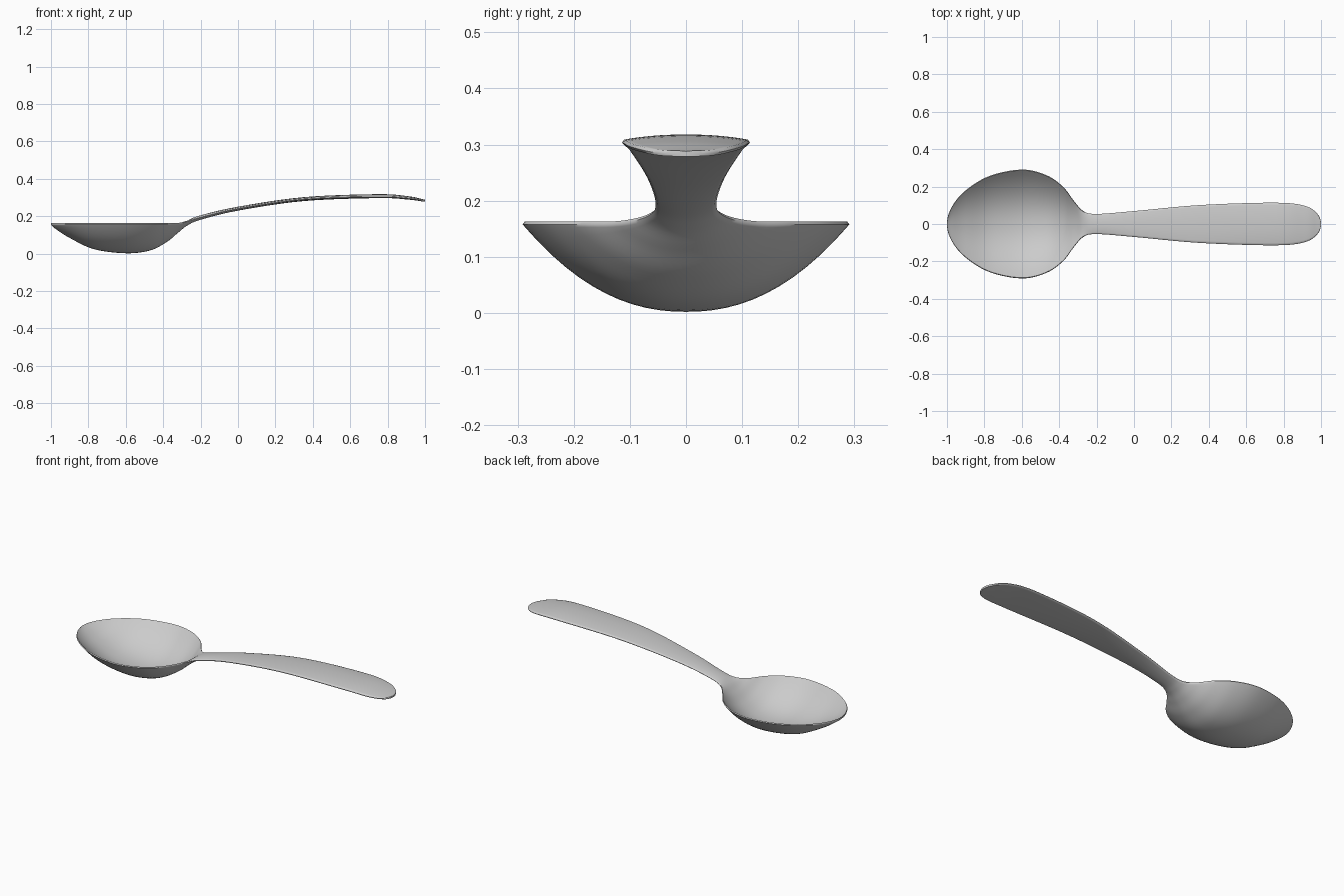
import bpy
import bmesh
from mathutils import Vector

cube = bpy.data.objects.get("Cube")
if cube:
    bpy.data.objects.remove(cube)

STEPS = 6       # rings per span between stations
ACROSS = 24     # faces across the width
RIM = 0.005     # half thickness of the edge


def make_material(name, colour):
    mat = bpy.data.materials.new(name)
    mat.use_nodes = True
    mat.diffuse_color = colour
    bsdf = mat.node_tree.nodes["Principled BSDF"]
    bsdf.inputs["Base Color"].default_value = colour
    return mat


# Stations: x, half width, edge height, inner centre height, outer centre height
stations = [Vector(s) for s in (
    (-1, 0, .158, .162, .154),
    (-.975, .09, .158, .145, .132),
    (-.9, .18, .158, .102, .084),
    (-.77, .258, .158, .046, .024),
    (-.6, .291, .158, .018, .002),
    (-.47, .262, .158, .034, .017),
    (-.38, .2, .158, .08, .063),
    (-.32, .122, .159, .132, .112),
    (-.27, .069, .172, .176, .151),
    (-.2, .054, .194, .205, .181),
    (0, .069, .241, .251, .23),
    (.35, .101, .291, .302, .281),
    (.75, .114, .304, .318, .297),
    (.91, .098, .296, .307, .289),
    (.98, .055, .286, .293, .28),
    (1, 0, .284, .288, .279),
)]


def mirrored(station):
    """Reflect a station over the centre line so the outline closes roundly."""
    copy = station.copy()
    copy[1] = -copy[1]
    return copy


def smooth_path(points):
    """Catmull-Rom curve through all stations."""
    pts = [mirrored(points[1])] + points + [mirrored(points[-2])]
    path = []
    for a, b, c, d in zip(pts, pts[1:], pts[2:], pts[3:]):
        for i in range(STEPS):
            t = i / STEPS
            path.append(b + (c - a) * (t / 2)
                        + (a * 2 - b * 5 + c * 4 - d) * (t * t / 2)
                        + (b * 3 - a - c * 3 + d) * (t ** 3 / 2))
    path.append(points[-1].copy())
    return path


def section(station):
    """Closed ring: inner surface, rounded edge, outer surface, rounded edge."""
    x, width, edge, inner, outer = station
    width = max(width, 0.002)
    inset = max(width - 0.004, width * 0.6)
    us = [2 * i / ACROSS - 1 for i in range(ACROSS + 1)]
    top = [(x, u * inset, inner + (edge + RIM - inner) * abs(u) ** 2.2) for u in us]
    low = [(x, u * inset, outer + (edge - RIM - outer) * abs(u) ** 2.2) for u in us]
    return top + [(x, width, edge)] + low[::-1] + [(x, -width, edge)]


# Bowl and handle lofted as one continuous shell
bm = bmesh.new()
rings = [[bm.verts.new(p) for p in section(s)] for s in smooth_path(stations)]
for r, s in zip(rings, rings[1:]):
    for i in range(len(r)):
        j = (i + 1) % len(r)
        bm.faces.new((r[i], r[j], s[j], s[i]))
bm.faces.new(rings[0])
bm.faces.new(rings[-1][::-1])
bmesh.ops.recalc_face_normals(bm, faces=bm.faces)

mesh = bpy.data.meshes.new("spoon")
bm.to_mesh(mesh)
bm.free()
mesh.materials.append(make_material("brushed grey", (0.6, 0.6, 0.6, 1)))
spoon = bpy.data.objects.new("spoon", mesh)
bpy.context.collection.objects.link(spoon)

# Smooth shading with a crisp rim
bpy.ops.object.select_all(action="DESELECT")
spoon.select_set(True)
bpy.context.view_layer.objects.active = spoon
bpy.ops.object.shade_smooth_by_angle(angle=1.0)
